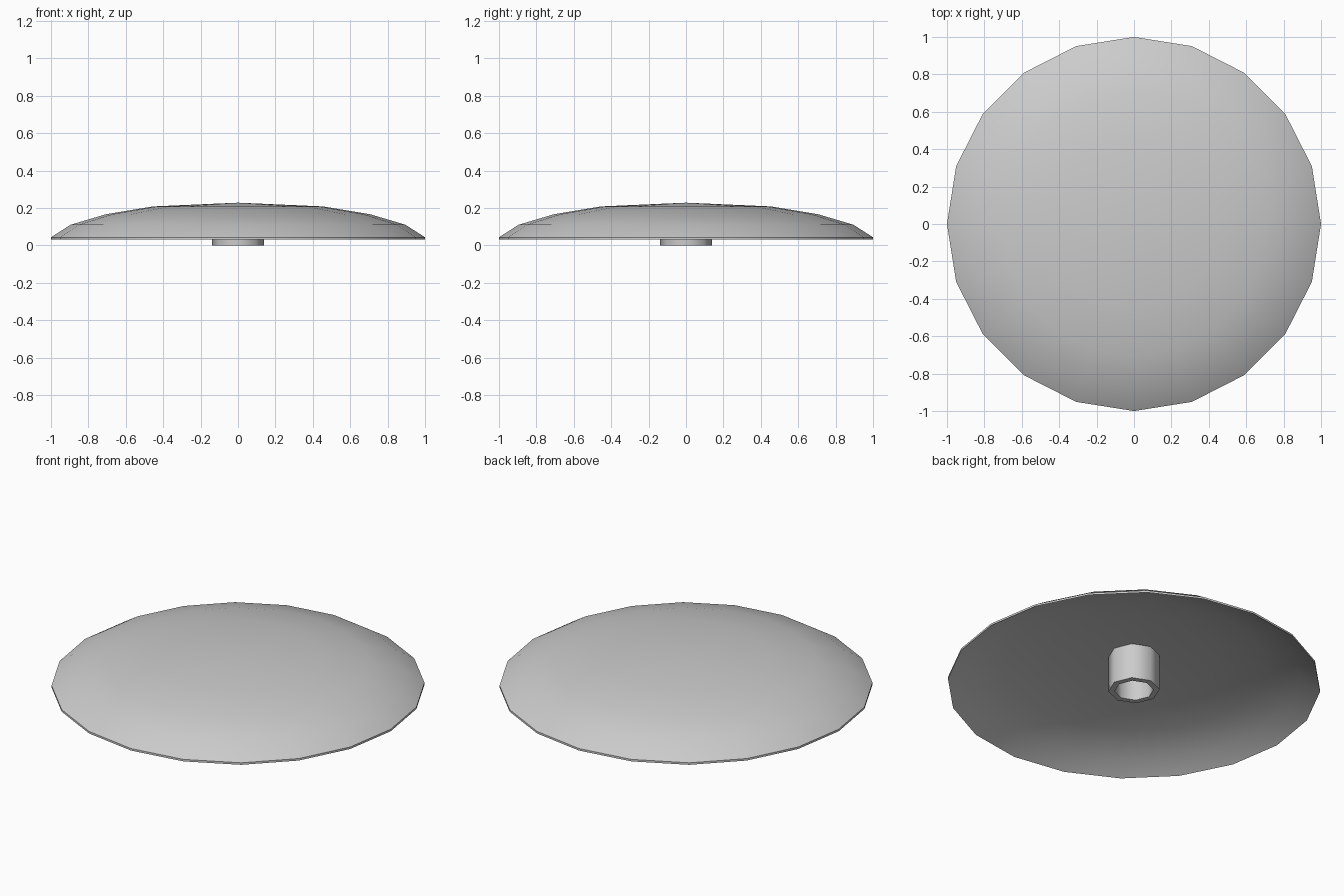
import bpy, bmesh, math

if "Cube" in bpy.data.objects:
    bpy.data.objects.remove(bpy.data.objects["Cube"])


def revolve(name, profile, sides, closed=False, angle=40):
    """Spin (radius, z) points about z; radius 0 makes a pole."""
    bm = bmesh.new()
    rings = []
    for r, z in profile:
        if r == 0:
            rings.append([bm.verts.new((0, 0, z))] * sides)
        else:
            rings.append([bm.verts.new((r * math.cos(2 * math.pi * i / sides),
                                        r * math.sin(2 * math.pi * i / sides), z))
                          for i in range(sides)])
    pairs = list(zip(rings, rings[1:]))
    if closed:
        pairs.append((rings[-1], rings[0]))
    for a, b in pairs:
        for i in range(sides):
            j = (i + 1) % sides
            corners = list(dict.fromkeys([a[i], a[j], b[j], b[i]]))
            bm.faces.new(corners)
    bmesh.ops.recalc_face_normals(bm, faces=bm.faces)
    mesh = bpy.data.meshes.new(name)
    bm.to_mesh(mesh)
    bm.free()
    obj = bpy.data.objects.new(name, mesh)
    bpy.context.collection.objects.link(obj)
    bpy.ops.object.select_all(action='DESELECT')
    obj.select_set(True)
    bpy.context.view_layer.objects.active = obj
    bpy.ops.object.shade_smooth_by_angle(angle=math.radians(angle))
    return obj


# Shallow domed shell: outer skin, thin rim, hollow underside
t = 0.012
outer = [(0, 0.228), (0.454, 0.208), (0.707, 0.166), (0.895, 0.110), (1.0, 0.043)]
inner = [(r, z - t) for r, z in reversed(outer)]
revolve("dome_shell", outer + inner, 20)

# Eight-sided hollow mounting stem running up to the underside
revolve("mounting_stem",
        [(0.138, 0), (0.138, 0.212), (0.105, 0.212), (0.105, 0)],
        8, closed=True, angle=50)
